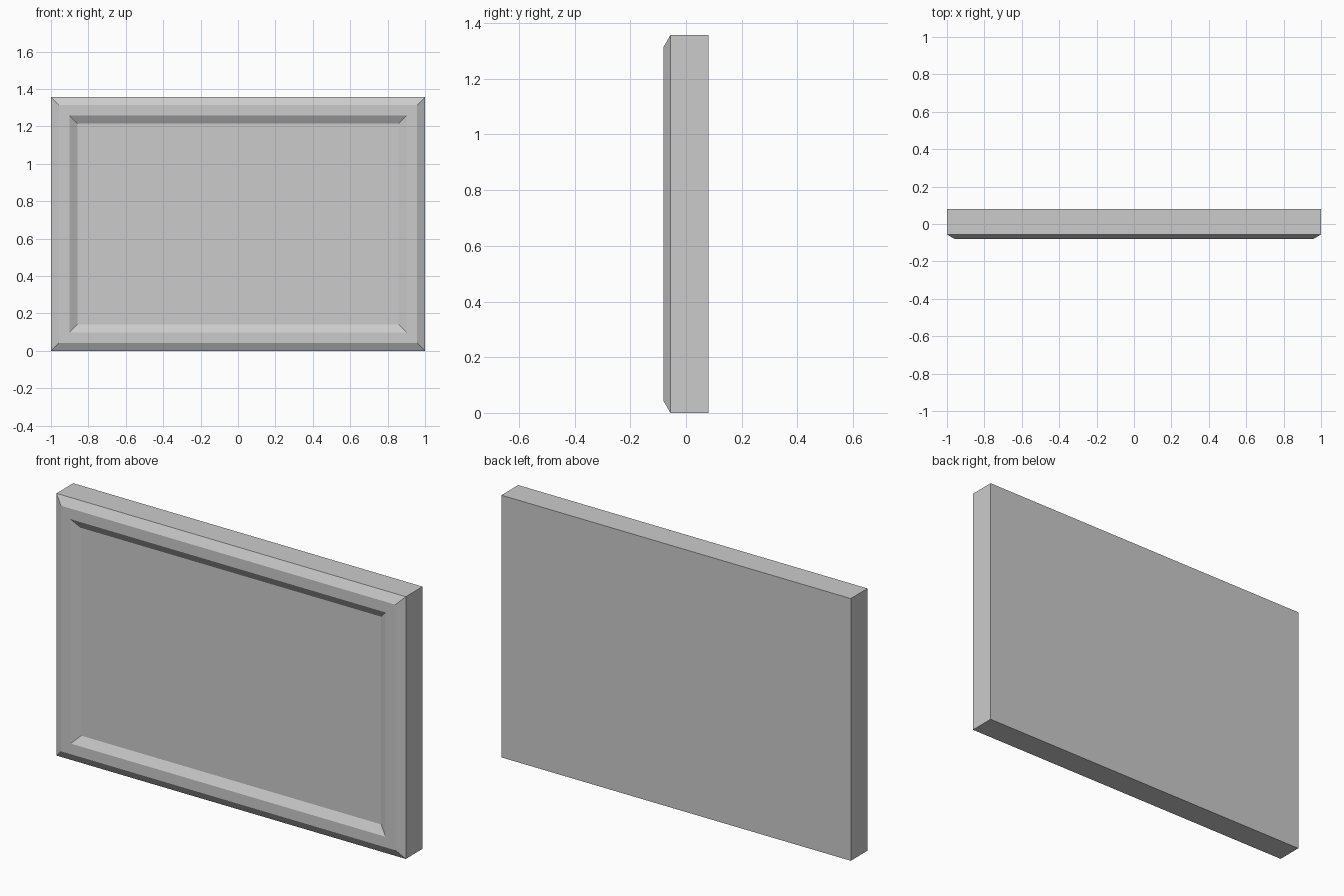
import bpy, bmesh

if "Cube" in bpy.data.objects:
    bpy.data.objects.remove(bpy.data.objects["Cube"])

W, H = 2.0, 1.357
# Profile from back edge to recessed panel: (inset from outer edge, y)
PROFILE = [(0, 0.081), (0, -0.056), (0.043, -0.081), (0.098, -0.081), (0.141, -0.056)]

bm = bmesh.new()


def ring(inset, y):
    x, lo, hi = W / 2 - inset, inset, H - inset
    return [bm.verts.new(p) for p in ((-x, y, lo), (x, y, lo), (x, y, hi), (-x, y, hi))]


# Frame sides, outer chamfer, flat rim and inner chamfer
rings = [ring(i, y) for i, y in PROFILE]
for a, b in zip(rings, rings[1:]):
    for k in range(4):
        n = (k + 1) % 4
        bm.faces.new((a[k], a[n], b[n], b[k]))

# Back board and recessed front panel
bm.faces.new(rings[0])
bm.faces.new(rings[-1])
bmesh.ops.recalc_face_normals(bm, faces=bm.faces)

mesh = bpy.data.meshes.new("framed_panel")
bm.to_mesh(mesh)
bm.free()
bpy.context.collection.objects.link(bpy.data.objects.new("framed_panel", mesh))
